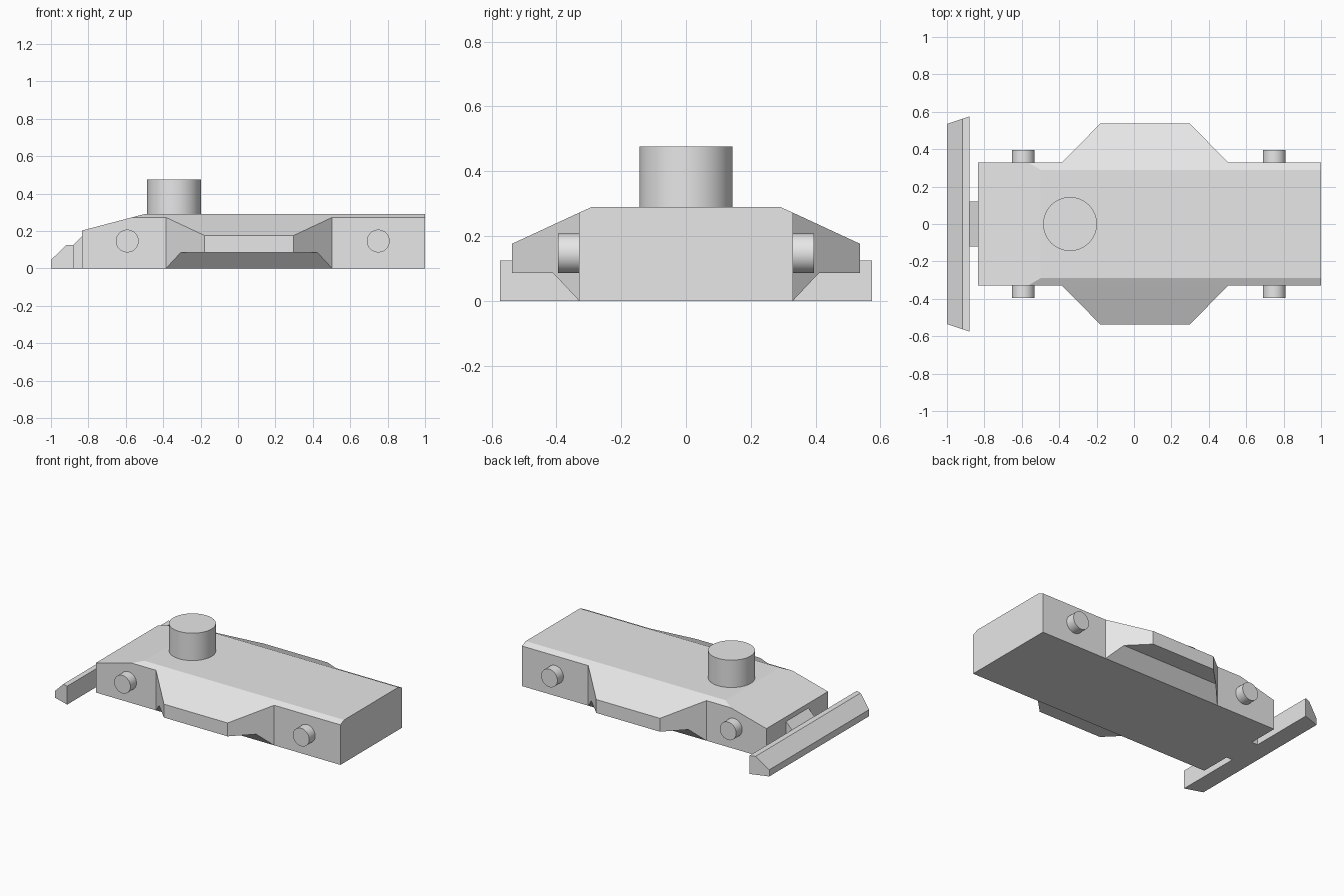
import bpy, bmesh, math
from mathutils import Matrix, Vector

cube = bpy.data.objects.get("Cube")
if cube:
    bpy.data.objects.remove(cube, do_unlink=True)

GREY = (0.8, 0.8, 0.8, 1.0)
grey = bpy.data.materials.new("light_grey")
grey.use_nodes = True
grey.diffuse_color = GREY
grey.node_tree.nodes["Principled BSDF"].inputs["Base Color"].default_value = GREY


def finish(name, bm, mirror=False):
    """Turn a bmesh into an object, optionally mirrored across y = 0."""
    bmesh.ops.recalc_face_normals(bm, faces=bm.faces)
    mesh = bpy.data.meshes.new(name)
    bm.to_mesh(mesh)
    bm.free()
    mesh.materials.append(grey)
    obj = bpy.data.objects.new(name, mesh)
    bpy.context.collection.objects.link(obj)
    if mirror:
        mod = obj.modifiers.new("mirror", 'MIRROR')
        mod.use_axis = (False, True, False)
        mod.use_mirror_merge = False
    return obj


def prism(profile, axis, start, end):
    """Extrude a (y, z) profile along x, or an (x, z) profile along y."""
    bm = bmesh.new()
    place = (lambda u, v: (start, u, v)) if axis == 'x' else (lambda u, v: (u, start, v))
    face = bm.faces.new([bm.verts.new(place(u, v)) for u, v in profile])
    moved = bmesh.ops.extrude_face_region(bm, geom=[face])["geom"]
    step = Vector((end - start, 0, 0)) if axis == 'x' else Vector((0, end - start, 0))
    bmesh.ops.translate(bm, vec=step,
                        verts=[g for g in moved if isinstance(g, bmesh.types.BMVert)])
    # the starting cap survives the extrusion only in some cases: close it
    bmesh.ops.holes_fill(bm, edges=[e for e in bm.edges if e.is_boundary], sides=0)
    return bm


def slice_off(bm, point, normal):
    """Remove everything beyond a plane and cap the cut."""
    bmesh.ops.bisect_plane(bm, geom=bm.verts[:] + bm.edges[:] + bm.faces[:],
                           plane_co=point, plane_no=normal, clear_outer=True)
    bmesh.ops.holes_fill(bm, edges=[e for e in bm.edges if e.is_boundary], sides=0)


def cylinder(name, radius, depth, centre, along_y=False, mirror=False):
    bm = bmesh.new()
    matrix = Matrix.Translation(centre)
    if along_y:
        matrix = matrix @ Matrix.Rotation(math.pi / 2, 4, 'X')
    bmesh.ops.create_cone(bm, cap_ends=True, segments=48, radius1=radius,
                          radius2=radius, depth=depth, matrix=matrix)
    obj = finish(name, bm, mirror)
    bpy.ops.object.select_all(action='DESELECT')
    obj.select_set(True)
    bpy.context.view_layer.objects.active = obj
    bpy.ops.object.shade_smooth_by_angle(angle=math.radians(35))


# Hull with chamfered top edges and a sloping nose
half = [(0.33, 0), (0.33, 0.272), (0.29, 0.29)]
hull = prism(half + [(-y, z) for y, z in reversed(half)], 'x', -0.835, 1)
slice_off(hull, (-0.5, 0, 0.29), (-0.088, 0, 0.335))
finish("hull", hull)

# Side pods with diagonal ends
pod = prism([(0.33, 0), (0.41, 0.085), (0.537, 0.085), (0.537, 0.176), (0.33, 0.272)],
            'x', -0.7, 0.8)
slice_off(pod, (-0.385, 0.33, 0), (-0.207, 0.205, 0))
slice_off(pod, (0.503, 0.33, 0), (0.207, 0.205, 0))
finish("side_pod", pod, mirror=True)

# Wide wedge blade with splayed ends, and its mount
blade = prism([(-1, 0), (-1, 0.045), (-0.917, 0.125), (-0.88, 0.125), (-0.88, 0)],
              'y', -0.7, 0.7)
for side in (-1, 1):
    slice_off(blade, (-1, side * 0.535, 0), (-0.04, side * 0.12, 0))
finish("front_blade", blade)
finish("blade_mount", prism([(-0.88, 0), (-0.88, 0.125), (-0.835, 0.17), (-0.835, 0)],
                            'y', -0.12, 0.12))

# Turret and wheel stubs
cylinder("turret", 0.144, 0.187, (-0.342, 0, 0.3825))
for name, x in (("front_wheel_stub", -0.592), ("rear_wheel_stub", 0.75)):
    cylinder(name, 0.061, 0.065, (x, 0.3625, 0.146), along_y=True, mirror=True)
